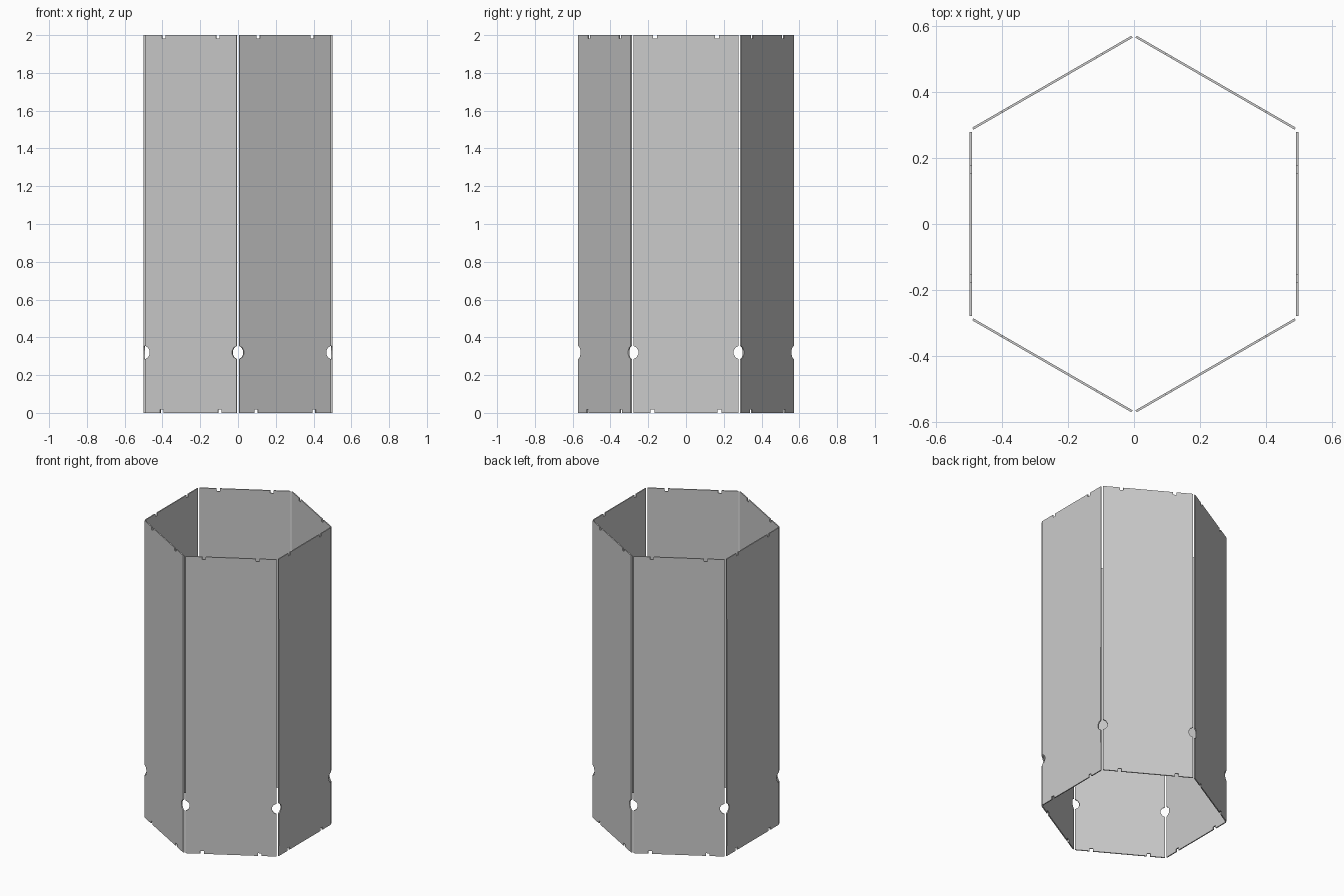
import bpy, bmesh
from math import sin, cos, pi, radians
from mathutils import Matrix, Vector

if "Cube" in bpy.data.objects:
    bpy.data.objects.remove(bpy.data.objects["Cube"])

OUTER, THICK = 0.499, 0.007      # distance of panel face from axis, sheet thickness
HALF, HEIGHT = 0.279, 2.0        # panel half width and height
HOLE_Z, HOLE_R, HOLE_C = 0.32, 0.036, 0.287   # round hole shared by two panels
NOTCH_W, NOTCH_D = 0.011, 0.018  # notch half width and depth
LOW_NOTCH, TOP_NOTCH = 0.177, 0.165


def half_outline():
    """Right half of the panel, bottom middle to top middle, as (across, up)."""
    pts = [(LOW_NOTCH - NOTCH_W, 0), (LOW_NOTCH - NOTCH_W, NOTCH_D),
           (LOW_NOTCH + NOTCH_W, NOTCH_D), (LOW_NOTCH + NOTCH_W, 0), (HALF, 0)]
    # half-round cutout in the long edge
    for i in range(6):
        a = radians(-77 + 154 * i / 5)
        pts.append((HOLE_C - HOLE_R * cos(a), HOLE_Z + HOLE_R * sin(a)))
    pts += [(HALF, HEIGHT), (TOP_NOTCH + NOTCH_W, HEIGHT),
            (TOP_NOTCH + NOTCH_W, HEIGHT - NOTCH_D),
            (TOP_NOTCH - NOTCH_W, HEIGHT - NOTCH_D), (TOP_NOTCH - NOTCH_W, HEIGHT)]
    return pts


def panel_mesh():
    right = half_outline()
    outline = right + [(-u, z) for u, z in reversed(right)]
    bm = bmesh.new()
    face = bm.faces.new([bm.verts.new((OUTER, u, z)) for u, z in outline])
    ext = bmesh.ops.extrude_face_region(bm, geom=[face], use_keep_orig=True)
    verts = [g for g in ext["geom"] if isinstance(g, bmesh.types.BMVert)]
    bmesh.ops.translate(bm, verts=verts, vec=Vector((-THICK, 0, 0)))
    bmesh.ops.recalc_face_normals(bm, faces=bm.faces)
    mesh = bpy.data.meshes.new("side_panel")
    bm.to_mesh(mesh)
    bm.free()
    return mesh


# Six identical panels standing in a hexagon, with open gaps at the corners
mesh = panel_mesh()
for k in range(6):
    panel = bpy.data.objects.new(f"side_panel_{k + 1}", mesh)
    panel.matrix_world = Matrix.Rotation(k * pi / 3, 4, 'Z')
    bpy.context.collection.objects.link(panel)
